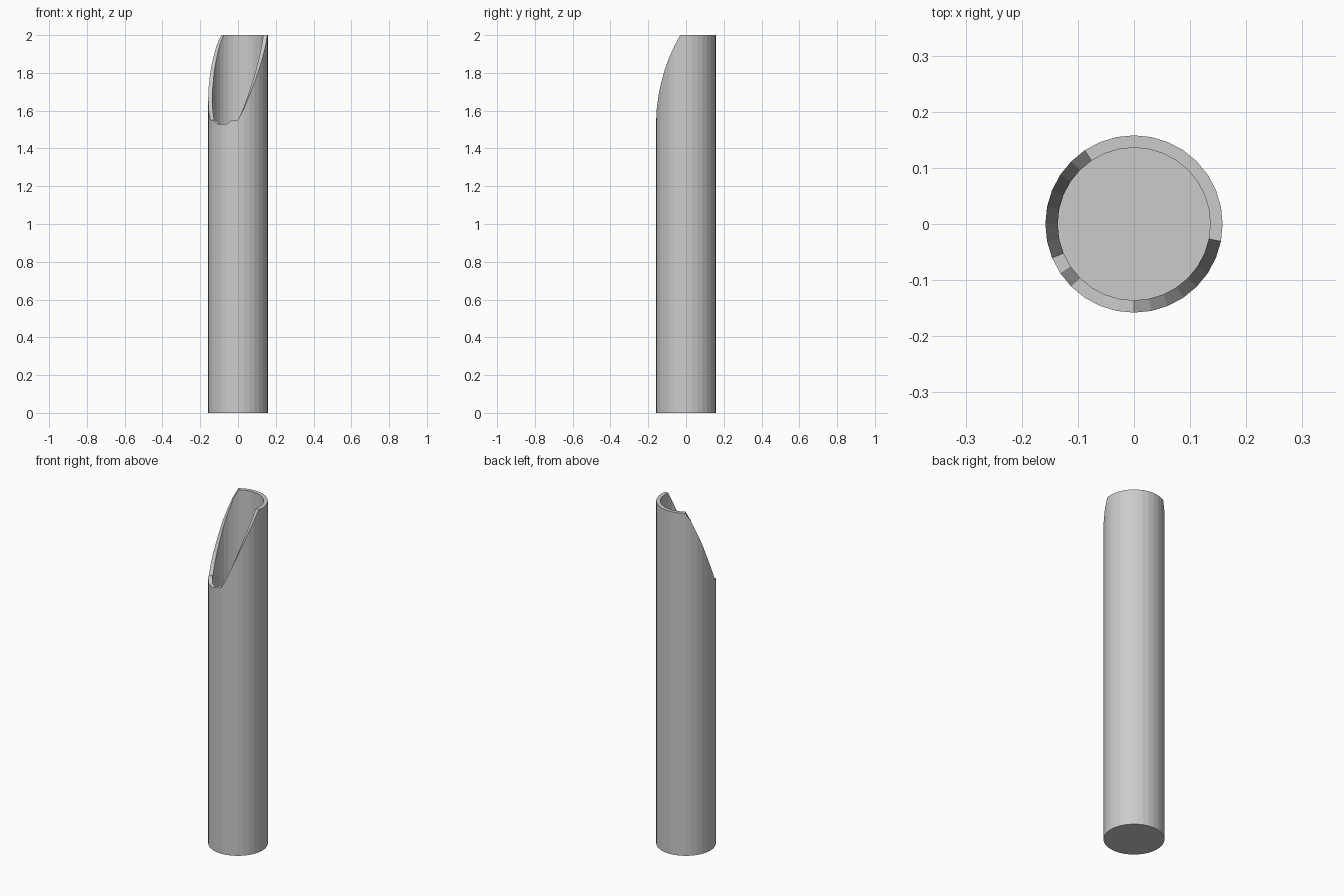
import bpy, bmesh
from math import sin, cos, tau

if "Cube" in bpy.data.objects:
    bpy.data.objects.remove(bpy.data.objects["Cube"])

SIDES, R_OUT, R_IN, TOP, FLOOR = 32, 0.158, 0.136, 2.0, 0.02

# Rim heights along the slanted, chipped cut; step 0 is the front, + goes right
CUT_START = -12
CUT = [1.95, 1.88, 1.81, 1.73, 1.66, 1.60, 1.55, 1.55, 1.53, 1.53, 1.53,
       1.55, 1.55, 1.61, 1.68, 1.75, 1.82, 1.885, 1.945]
rim = [TOP] * SIDES
for i, z in enumerate(CUT):
    rim[(CUT_START + i) % SIDES] = z

bm = bmesh.new()


def ring(radius, heights):
    return [bm.verts.new((radius * sin(tau * k / SIDES),
                          -radius * cos(tau * k / SIDES), z))
            for k, z in enumerate(heights)]


def bridge(a, b):
    for k in range(SIDES):
        n = (k + 1) % SIDES
        bm.faces.new((a[k], a[n], b[n], b[k]))


# Outer wall, cut rim, inner wall
rings = [ring(R_OUT, [0.0] * SIDES), ring(R_OUT, rim),
         ring(R_IN, rim), ring(R_IN, [FLOOR] * SIDES)]
for a, b in zip(rings, rings[1:]):
    bridge(a, b)

# Closed base and inner floor
bm.faces.new(rings[0][::-1])
bm.faces.new(rings[3])
bmesh.ops.recalc_face_normals(bm, faces=bm.faces[:])

mesh = bpy.data.meshes.new("cut_tube")
bm.to_mesh(mesh)
bm.free()
bpy.context.collection.objects.link(bpy.data.objects.new("cut_tube", mesh))
